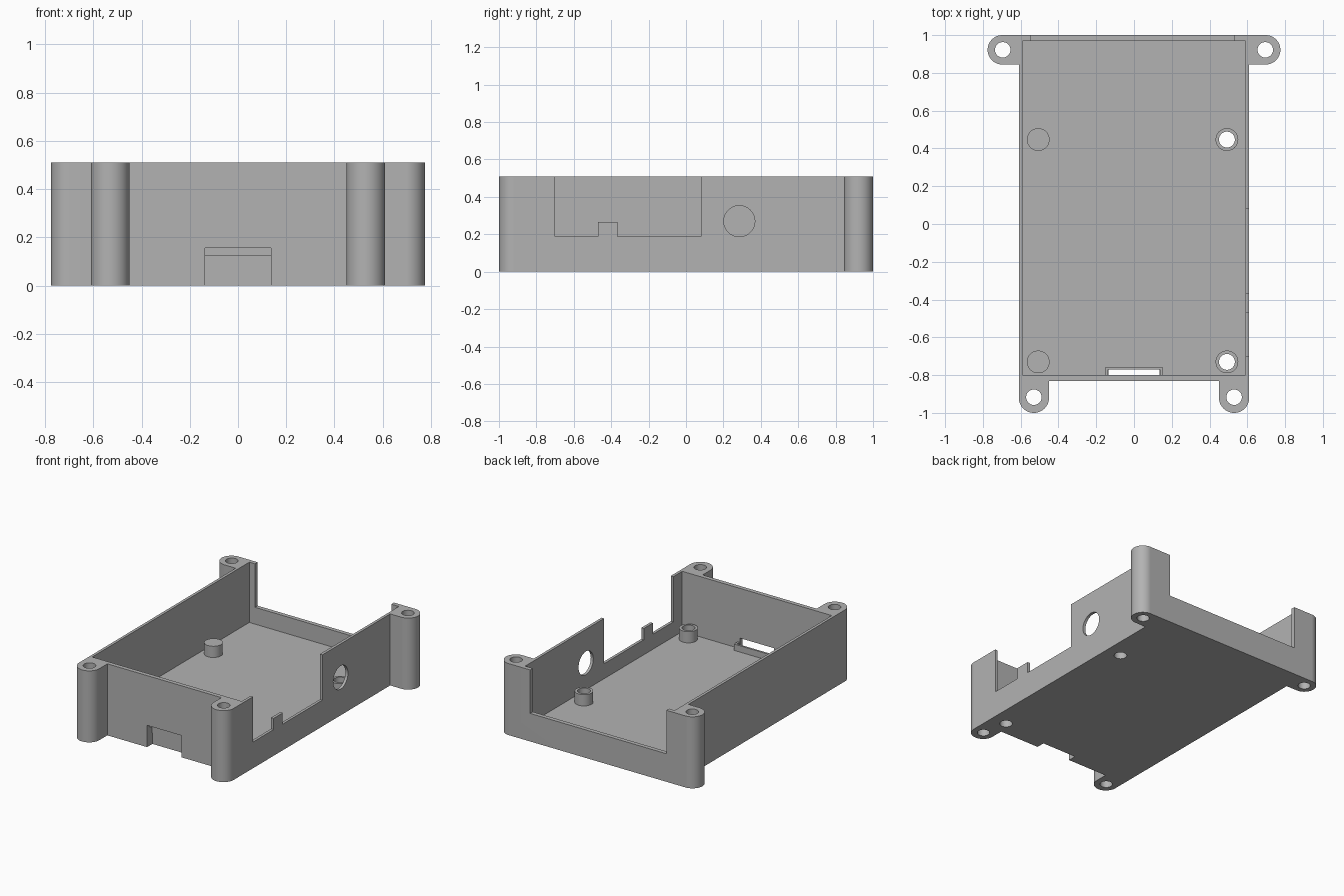
import bpy, bmesh, math

if "Cube" in bpy.data.objects:
    bpy.data.objects.remove(bpy.data.objects["Cube"])

grey = bpy.data.materials.new("plain grey")
grey.diffuse_color = (0.45, 0.45, 0.45, 1)
grey.use_nodes = True
grey.node_tree.nodes["Principled BSDF"].inputs["Base Color"].default_value = grey.diffuse_color

HEIGHT, FLOOR = 0.51, 0.08
FRONT, BACK, SIDE = -0.83, 1.0, 0.61       # outer faces of the tray


def prism(name, pts, lo, hi, axis="z"):
    """Extrude a counter-clockwise outline along z, or a (y, z) outline along x."""
    bm = bmesh.new()
    place = (lambda u, v, w: (u, v, w)) if axis == "z" else (lambda u, v, w: (w, u, v))
    low = [bm.verts.new(place(u, v, lo)) for u, v in pts]
    high = [bm.verts.new(place(u, v, hi)) for u, v in pts]
    bm.faces.new(low[::-1])
    bm.faces.new(high)
    n = len(pts)
    for i in range(n):
        j = (i + 1) % n
        bm.faces.new((low[i], low[j], high[j], high[i]))
    bmesh.ops.recalc_face_normals(bm, faces=bm.faces)
    mesh = bpy.data.meshes.new(name)
    bm.to_mesh(mesh)
    bm.free()
    mesh.materials.append(grey)
    obj = bpy.data.objects.new(name, mesh)
    bpy.context.collection.objects.link(obj)
    return obj


def arc(cx, cy, r, start, end, n=24):
    return [(cx + r * math.cos(math.radians(start + (end - start) * i / n)),
             cy + r * math.sin(math.radians(start + (end - start) * i / n)))
            for i in range(n + 1)]


def circle(cx, cy, r):
    return arc(cx, cy, r, 0, 360, 48)[:-1]


def rect(x0, x1, y0, y1):
    return [(x0, y0), (x1, y0), (x1, y1), (x0, y1)]


def cut(target, cutters):
    for c in cutters:
        c.hide_render = True
        mod = target.modifiers.new("cut", "BOOLEAN")
        mod.operation, mod.solver, mod.object = "DIFFERENCE", "EXACT", c
        bpy.context.view_layer.objects.active = target
        bpy.ops.object.modifier_apply(modifier=mod.name)


# tray outline with front screw posts and rear screw ears
half = [(0.45, FRONT)]
half += arc(0.53, -0.92, 0.08, 180, 360)
half += [(SIDE, 0.844)]
half += arc(0.697, 0.922, 0.078, -90, 90)
outline = half + [(-x, y) for x, y in reversed(half)]
tray = prism("tray", outline, 0, HEIGHT)

# cavity, lowered back wall, cable slot
cutters = [
    prism("cavity_cutter", rect(-0.59, 0.59, -0.80, 0.97), FLOOR, 1),
    prism("back_opening_cutter", rect(-0.545, 0.53, 0.9, 1.2), 0.20, 1),
    prism("slot_cutter", rect(-0.136, 0.136, -0.9, -0.77), -0.1, 0.155),
]
# right wall opening with a small tab, and a round port
side_profile = [(-0.70, 0.187), (-0.47, 0.187), (-0.47, 0.267), (-0.367, 0.267),
                (-0.367, 0.187), (0.08, 0.187), (0.08, 0.8), (-0.70, 0.8)]
cutters.append(prism("side_opening_cutter", side_profile, 0.55, 0.7, "x"))
cutters.append(prism("port_cutter", circle(0.285, 0.27, 0.083), 0.55, 0.7, "x"))
# screw holes through posts and ears
for s in (-1, 1):
    cutters.append(prism("post_hole_cutter", circle(s * 0.53, -0.917, 0.041), -0.1, 0.8))
    cutters.append(prism("ear_hole_cutter", circle(s * 0.695, 0.922, 0.041), -0.1, 0.8))

# board standoffs: solid on the left, drilled on the right
parts = [tray]
for y, where in ((-0.73, "front"), (0.447, "back")):
    parts.append(prism(where + "_left_standoff", circle(-0.507, y, 0.06), FLOOR - 0.005, 0.16))
    drilled = prism(where + "_right_standoff", circle(0.492, y, 0.06), FLOOR - 0.005, 0.16)
    hole = prism("standoff_hole_cutter", circle(0.492, y, 0.042), -0.1, 0.8)
    cut(drilled, [hole])
    cutters.append(hole)
    parts.append(drilled)

cut(tray, cutters)

# raised lip around the cable slot
parts.append(prism("slot_lip", [
    (-0.152, -0.805), (-0.137, -0.805), (-0.137, -0.771), (0.137, -0.771),
    (0.137, -0.805), (0.152, -0.805), (0.152, -0.757), (-0.152, -0.757)],
    FLOOR - 0.005, 0.125))

for c in cutters:
    bpy.data.objects.remove(c)

# smooth round walls, keep flat faces flat
for obj in parts:
    bpy.ops.object.select_all(action="DESELECT")
    obj.select_set(True)
    bpy.context.view_layer.objects.active = obj
    bpy.ops.object.shade_smooth_by_angle(angle=math.radians(30))
    mod = obj.modifiers.new("flat_shading", "WEIGHTED_NORMAL")
    mod.keep_sharp = True
